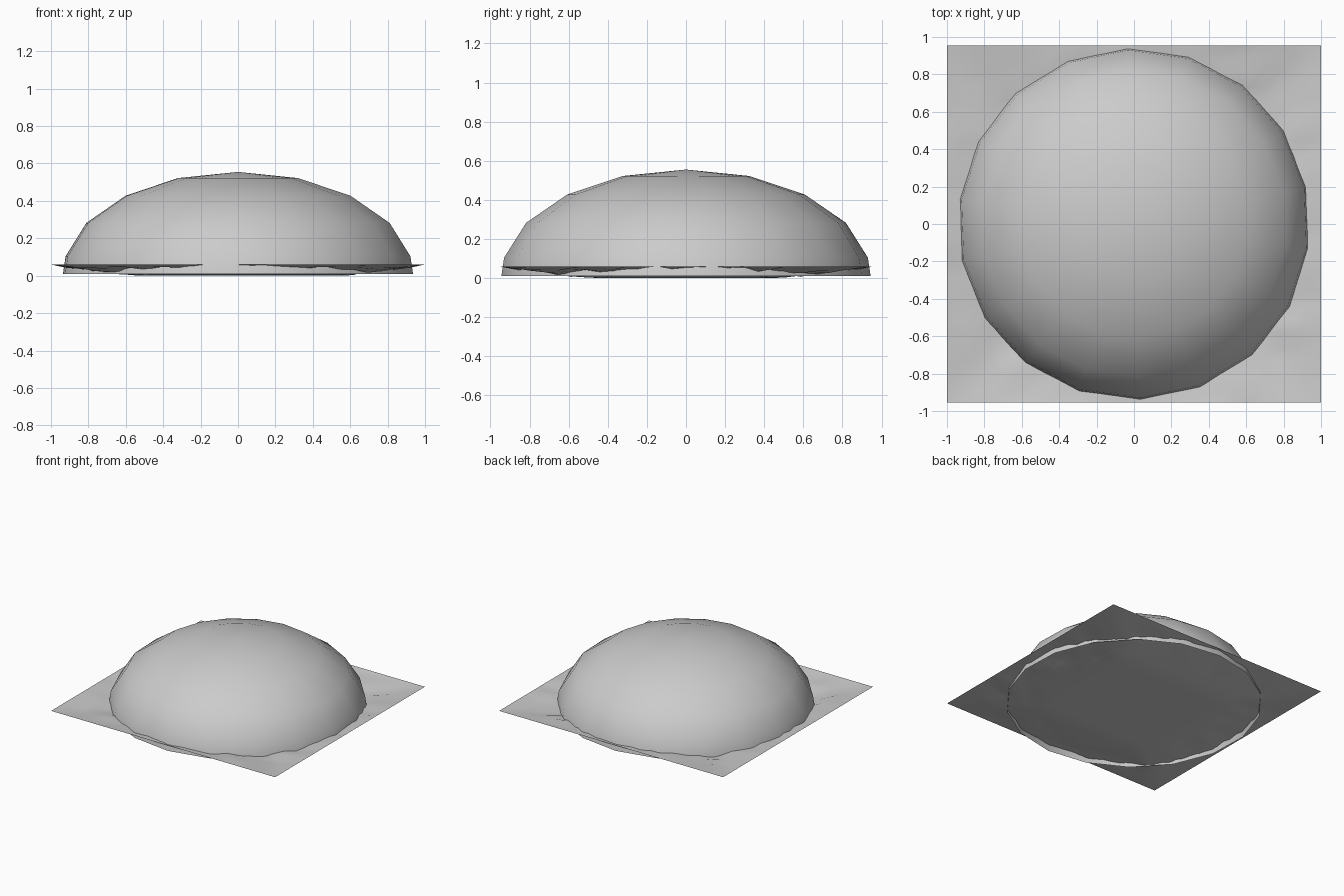
import bpy, math, random

if "Cube" in bpy.data.objects:
    bpy.data.objects.remove(bpy.data.objects["Cube"])

random.seed(4)

grey = bpy.data.materials.new("light grey")
grey.diffuse_color = (0.6, 0.6, 0.6, 1)
grey.use_nodes = True
grey.node_tree.nodes["Principled BSDF"].inputs["Base Color"].default_value = grey.diffuse_color


def make(name, verts, faces):
    mesh = bpy.data.meshes.new(name)
    mesh.from_pydata(verts, [], faces)
    mesh.materials.append(grey)
    mesh.shade_smooth()
    ob = bpy.data.objects.new(name, mesh)
    bpy.context.collection.objects.link(ob)
    return ob


# Dome: 18-sided flattened half sphere, open underneath
SIDES, RADIUS, HEIGHT, BASE = 18, 0.945, 0.545, 0.01
polar = [20, 40, 60, 80, 90]
verts = [(0, 0, BASE + HEIGHT)]
for p in polar:
    r = RADIUS * math.sin(math.radians(p))
    z = BASE + HEIGHT * math.cos(math.radians(p))
    for s in range(SIDES):
        a = math.radians(92 + 360 * s / SIDES)
        verts.append((r * math.cos(a), r * math.sin(a), z))
faces = []
for s in range(SIDES):
    t = (s + 1) % SIDES
    faces.append((0, 1 + s, 1 + t))
    for k in range(len(polar) - 1):
        i, j = 1 + k * SIDES, 1 + (k + 1) * SIDES
        faces.append((i + s, j + s, j + t, i + t))
make("dome", verts, faces)

# Ground sheet: thin rectangle sagging to a flat middle, slightly uneven near the dome rim
N, HX, HY, EDGE = 26, 1.0, 0.955, 0.06
verts, faces = [], []
for j in range(N + 1):
    for i in range(N + 1):
        x, y = HX * (2 * i / N - 1), HY * (2 * j / N - 1)
        d = min(HX - abs(x), HY - abs(y))
        z = EDGE * max(0, 1 - d / 0.47)
        if d > 0.01 and 0.75 < math.hypot(x, y) < 1.08:
            z += random.uniform(-0.008, 0.012)
        verts.append((x, y, min(EDGE, max(0, z))))
for j in range(N):
    for i in range(N):
        a = j * (N + 1) + i
        faces.append((a, a + 1, a + N + 2, a + N + 1))
make("ground_sheet", verts, faces)
